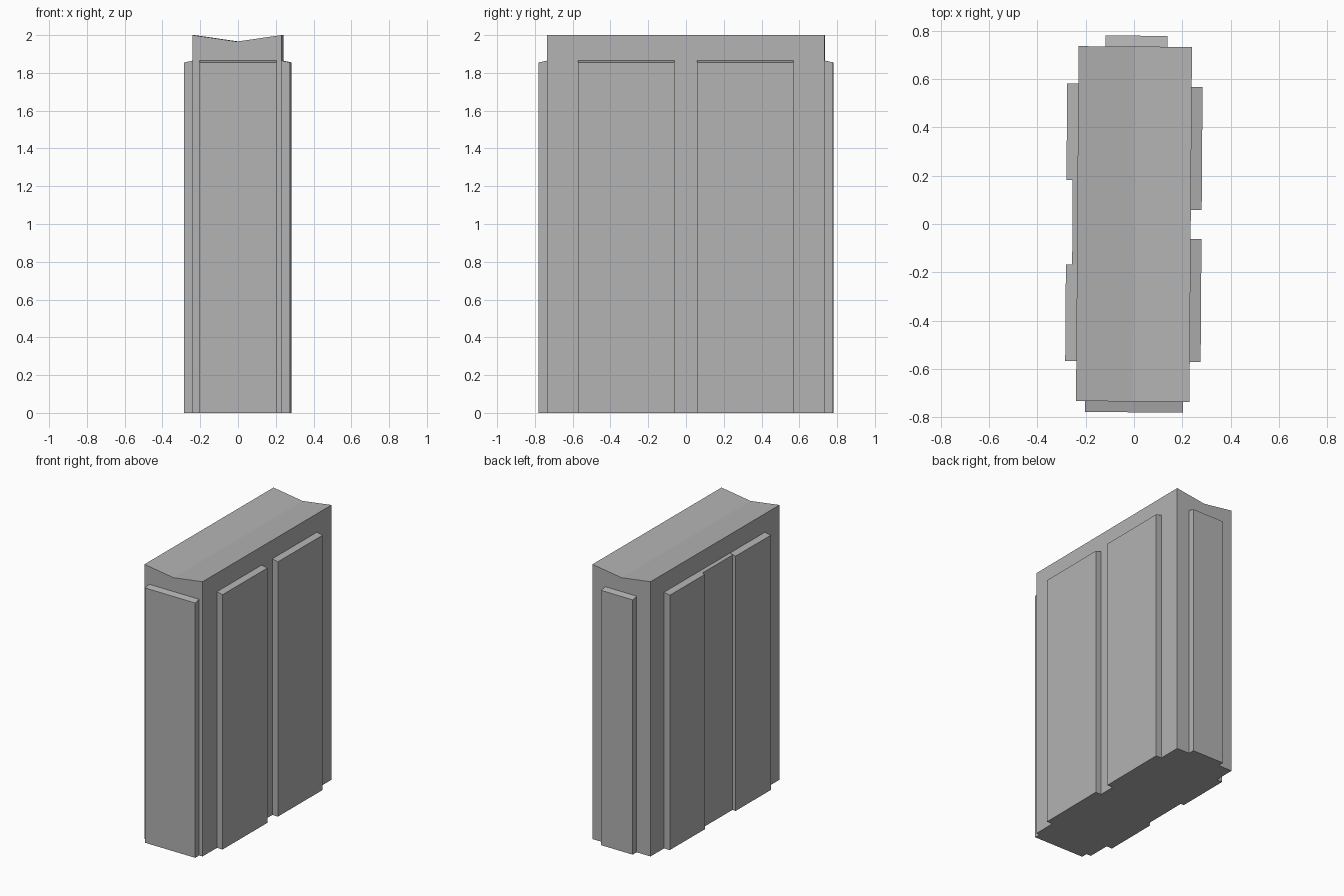
import bpy, bmesh

cube = bpy.data.objects.get("Cube")
if cube:
    bpy.data.objects.remove(cube, do_unlink=True)

grey = bpy.data.materials.new("concrete grey")
grey.use_nodes = True
COLOUR = (0.45, 0.45, 0.45, 1)
grey.diffuse_color = COLOUR
grey.node_tree.nodes["Principled BSDF"].inputs["Base Color"].default_value = COLOUR

HALF_X, HALF_Y = 0.235, 0.735
CAP_Z, EAVE_Z = 1.87, 1.855
TWIST = 0.007  # the whole tower leans slightly out of square in plan


def prism(name, profile, axis, start, end):
    """Extrude a closed profile along x or y, then skew it in plan."""
    bm = bmesh.new()

    def point(a, z, t):
        x, y = (a, t) if axis == "y" else (t, a)
        return x + y * TWIST, y - x * TWIST, z

    rings = [[bm.verts.new(point(a, z, t)) for a, z in profile] for t in (start, end)]
    n = len(profile)
    bm.faces.new(rings[0])
    bm.faces.new(rings[1])
    for i in range(n):
        j = (i + 1) % n
        bm.faces.new((rings[0][i], rings[0][j], rings[1][j], rings[1][i]))
    bmesh.ops.recalc_face_normals(bm, faces=bm.faces)
    mesh = bpy.data.meshes.new(name)
    bm.to_mesh(mesh)
    bm.free()
    mesh.materials.append(grey)
    obj = bpy.data.objects.new(name, mesh)
    bpy.context.collection.objects.link(obj)
    return obj


def panel(name, axis, inner, outer, start, end):
    """Raised wall panel with a slightly sloped top edge."""
    profile = [(inner, 0), (outer, 0), (outer, EAVE_Z), (inner, CAP_Z - 0.005)]
    prism(name, profile, axis, start, end)


# Main block with a shallow valley roof
prism("body", [(-HALF_X, 0), (HALF_X, 0), (HALF_X, CAP_Z), (-HALF_X, CAP_Z)],
      "y", -HALF_Y, HALF_Y)
prism("valley_roof", [(-HALF_X, CAP_Z), (HALF_X, CAP_Z), (HALF_X, 2), (0, 1.966), (-HALF_X, 2)],
      "y", -HALF_Y, HALF_Y)

# Left side: two wide panels
for label, start, end in (("front", -0.57, -0.06), ("back", 0.06, 0.57)):
    panel("left_panel_" + label, "y", HALF_X, 0.28, start, end)

# Right side: two narrower panels with a shallow one between
for label, outer, start, end in (("front", -0.281, -0.57, -0.17),
                                 ("middle", -0.255, -0.17, 0.18),
                                 ("back", -0.281, 0.18, 0.58)):
    panel("right_panel_" + label, "y", -HALF_X, outer, start, end)

# End panels
panel("front_panel", "x", -HALF_Y, -0.78, -0.198, 0.208)
panel("back_panel", "x", HALF_Y, 0.78, -0.123, 0.133)
